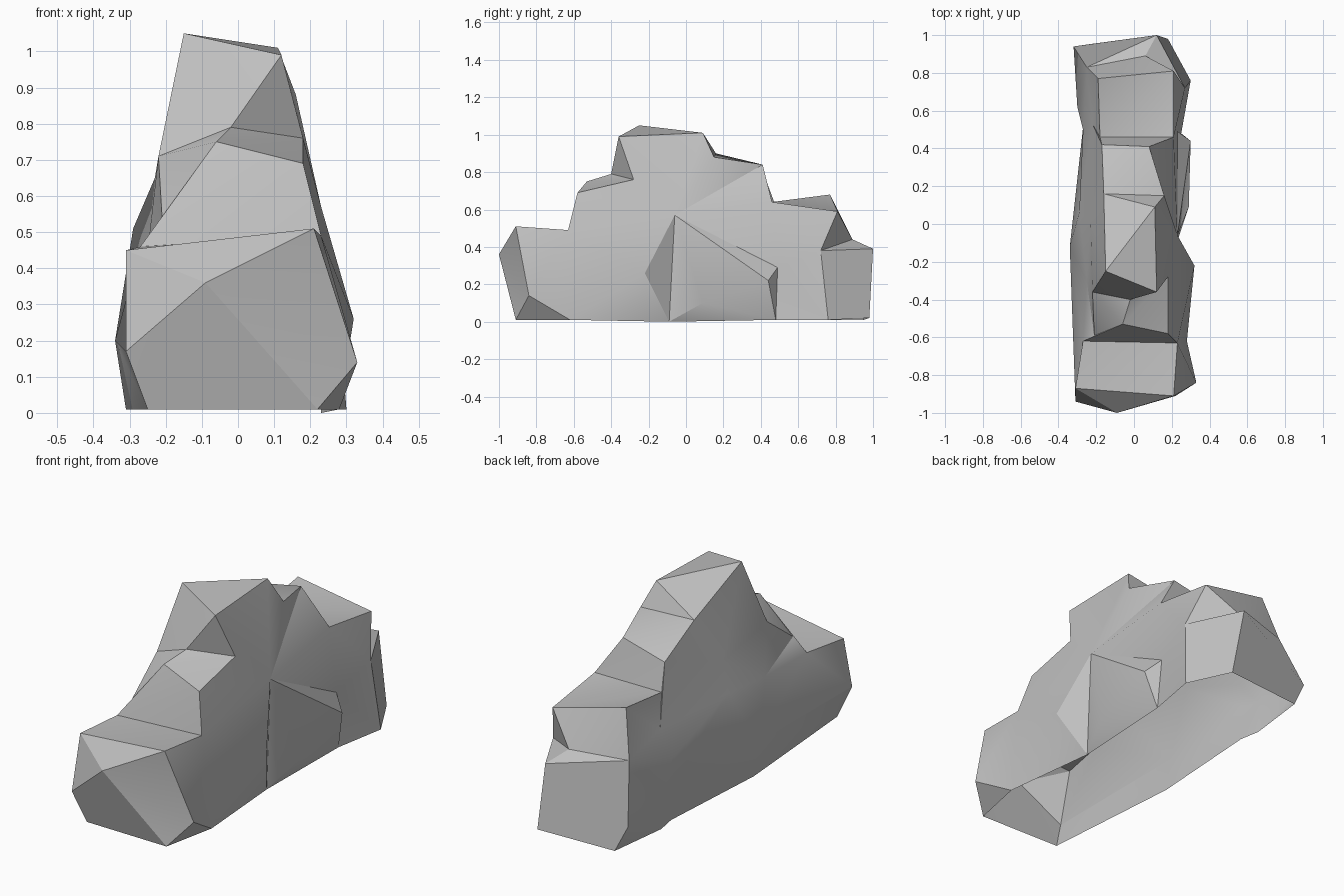
import bpy, bmesh, math
from mathutils import Vector

if "Cube" in bpy.data.objects:
    bpy.data.objects.remove(bpy.data.objects["Cube"])

# Rails running front to back along the rock
crest_right = [(.21, -.91, .51), (.23, -.63, .49), (.18, -.58, .69), (.18, -.28, .76),
               (.12, -.36, .99), (.11, .09, 1.01), (.16, .15, .88), (.08, .41, .84),
               (.21, .46, .64), (.21, .81, .59), (.06, .89, .44), (.12, 1, .39)]
crest_left = [(-.31, -.87, .45), (-.27, -.62, .46), (-.06, -.53, .75), (-.02, -.40, .79),
              (-.15, -.25, 1.05), (-.16, .16, .90), (-.16, .16, .90), (-.17, .42, .78),
              (-.18, .46, .64), (-.19, .77, .68), (-.25, .83, .44), (-.25, .83, .44)]
wall_left = [crest_left[0], crest_left[1], (-.21, -.59, .54), (-.22, -.36, .71),
             (-.23, .02, .65), (-.22, .53, .48), crest_left[-1]]
ledge_left = [crest_left[0], crest_left[1], (-.25, -.30, .45), (-.29, .06, .51),
              (-.27, .50, .33), crest_left[-1]]
flank_left = [(-.31, -.94, .17), (-.34, -.12, .20), (-.27, .51, .20), (-.30, .62, .18),
              (-.32, .94, .15)]
base_left = [(-.25, -.90, .01), (-.31, -.12, .01), (-.27, .51, .01), (-.29, .62, .01),
             (-.25, .95, .01)]
flank_right = [(.33, -.84, .14), (.28, -.62, .01), (.32, -.22, .26), (.23, -.06, .57),
               (.29, .09, .10), (.30, .44, .22), (.23, .49, .29), (.27, .72, .38),
               crest_right[-1]]
base_right = [(.22, -.91, .01), (.28, -.62, .01), (.23, -.09, 0), (.25, .48, .01),
              (.30, .76, .01), (.18, .98, .02)]
nose = (-.09, -1, .36)

bm = bmesh.new()
verts = {}


def vert(p):
    if p not in verts:
        verts[p] = bm.verts.new(p)
    return verts[p]


def face(*points):
    points = list(dict.fromkeys(points))
    if len(points) > 2:
        vs = [vert(p) for p in points]
        if bm.faces.get(vs) is None:
            bm.faces.new(vs)


def dist(a, b):
    return (Vector(a) - Vector(b)).length


def zip_rails(a, b):
    """Join two rails with triangles, always taking the shorter diagonal."""
    i = j = 0
    while i < len(a) - 1 or j < len(b) - 1:
        step_a = dist(a[i + 1], b[j]) if i < len(a) - 1 else 9
        step_b = dist(a[i], b[j + 1]) if j < len(b) - 1 else 9
        if step_a <= step_b:
            face(a[i], a[i + 1], b[j])
            i += 1
        else:
            face(a[i], b[j], b[j + 1])
            j += 1


# Stepped top
for i in range(len(crest_left) - 1):
    face(crest_left[i], crest_right[i], crest_right[i + 1])
    face(crest_left[i], crest_right[i + 1], crest_left[i + 1])

# Left wall
side_rails = [crest_left, wall_left, ledge_left, flank_left, base_left]
for a, b in zip(side_rails, side_rails[1:]):
    zip_rails(a, b)

# Right wall, with a bulge standing out between two notches
zip_rails(crest_right, flank_right[:4] + flank_right[6:])
notch_top, bulge_low, bulge_high, notch_back = flank_right[3:7]
face(notch_top, bulge_low, bulge_high)
face(notch_top, bulge_high, notch_back)
zip_rails(flank_right[:2], base_right[:2])
zip_rails(flank_right[1:4], base_right[1:3])
zip_rails(flank_right[3:7], base_right[2:4])
zip_rails(flank_right[6:], base_right[3:])

# Front nose and back end; the underside is open
front = [base_right[0], base_left[0], flank_left[0]]
face(nose, crest_left[0], crest_right[0])
face(nose, flank_left[0], crest_left[0])
face(nose, crest_right[0], flank_right[0])
face(nose, flank_right[0], base_right[0])
face(nose, base_right[0], base_left[0])
face(nose, base_left[0], flank_left[0])
face(crest_left[-1], flank_left[-1], base_left[-1], base_right[-1], crest_right[-1])

# Point all faces outward
bmesh.ops.recalc_face_normals(bm, faces=bm.faces)
bm.faces.ensure_lookup_table()
if sum(f.normal.z * f.calc_area() for f in bm.faces) < 0:
    bmesh.ops.reverse_faces(bm, faces=bm.faces)
mesh = bpy.data.meshes.new("rock")
bm.to_mesh(mesh)
bm.free()

rock = bpy.data.objects.new("rock", mesh)
bpy.context.collection.objects.link(rock)
stone = bpy.data.materials.new("grey_stone")
stone.diffuse_color = (.53, .53, .53, 1)
stone.use_nodes = True
stone.node_tree.nodes["Principled BSDF"].inputs["Base Color"].default_value = stone.diffuse_color
mesh.materials.append(stone)

# Soft shading on gentle bends, crisp chiselled edges
bpy.context.view_layer.objects.active = rock
rock.select_set(True)
bpy.ops.object.shade_smooth_by_angle(angle=math.radians(30))
